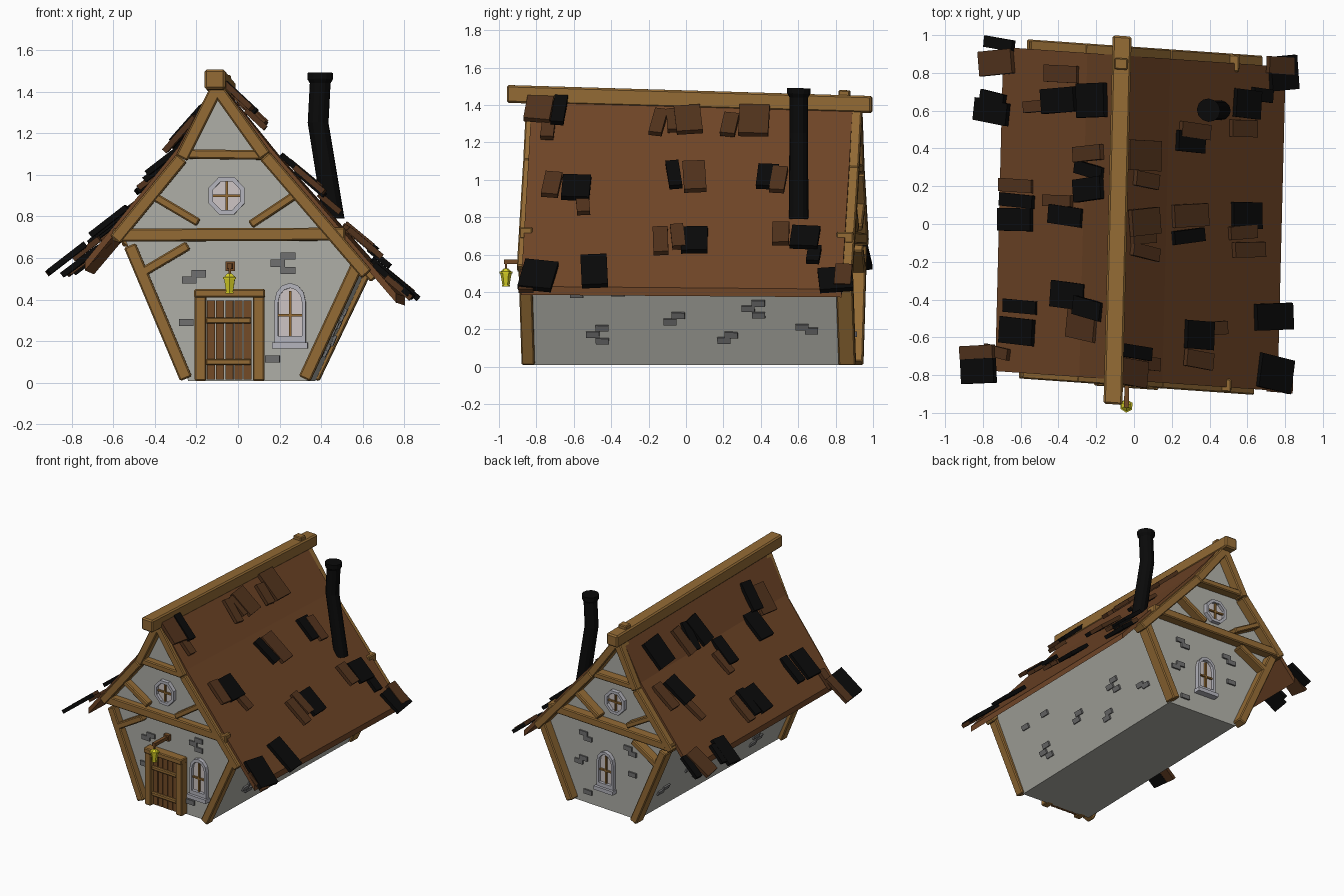
import bpy, bmesh, random
from math import sin, cos, pi, radians
from mathutils import Vector as V, Matrix as M

if "Cube" in bpy.data.objects:
    bpy.data.objects.remove(bpy.data.objects["Cube"])

random.seed(4)
COL = dict(wall=(.42, .42, .38), wood=(.29, .145, .035), roof=(.16, .06, .02), shingle=(.085, .033, .012),
           black=(.003, .003, .003), brick=(.16, .16, .16), frame=(.45, .45, .5), glass=(.6, .55, .55),
           door=(.17, .07, .02), lamp=(.7, .65, .02))
MATS = {}
for k, c in COL.items():
    MATS[k] = bpy.data.materials.new(k)
    MATS[k].diffuse_color = (*c, 1)
YF, YB = -.80, .86                      # wall planes


def warp(p):                            # the whole house is slightly crooked
    s = p.y + .83
    return V((p.x + .025 * s, p.y - .07 * p.x, p.z * (1 - .02 * s)))


def unwarp(x, y, z):
    y += .07 * x
    s = y + .83
    return V((x - .025 * s, y, z / (1 - .02 * s)))


def finish(bm, name, mat, bevel=0):
    for v in bm.verts:
        v.co = warp(v.co)
    bmesh.ops.recalc_face_normals(bm, faces=bm.faces)
    me = bpy.data.meshes.new(name)
    bm.to_mesh(me)
    bm.free()
    me.materials.append(MATS[mat])
    ob = bpy.data.objects.new(name, me)
    bpy.context.collection.objects.link(ob)
    if bevel:
        b = ob.modifiers.new("bevel", 'BEVEL')
        b.width, b.segments = bevel, 1
    return ob


def box(bm, c, size, R=M.Identity(3)):
    m = M.Translation(c) @ R.to_4x4() @ M.Diagonal((*size, 1))
    bmesh.ops.create_cube(bm, size=1, matrix=m)


def bar(bm, a, b, w, y, d):             # beam in a gable plane from a to b (x, z)
    a, b = V((a[0], y, a[1])), V((b[0], y, b[1]))
    z = (b - a).normalized()
    yy = V((0, 1, 0))
    box(bm, (a + b) / 2, (w, d, (b - a).length), M((yy.cross(z), yy, z)).transposed())


def prism(bm, pts, y0, y1):             # x-z outline extruded along y
    f = bm.faces.new([bm.verts.new((x, y0, z)) for x, z in pts])
    g = bmesh.ops.extrude_face_region(bm, geom=[f])['geom']
    bmesh.ops.translate(bm, vec=(0, y1 - y0, 0), verts=[e for e in g if isinstance(e, bmesh.types.BMVert)])


def ring(bm, outer, k, y0, y1):         # frame between an outline and its inset copy
    cx = sum(p[0] for p in outer) / len(outer)
    cz = sum(p[1] for p in outer) / len(outer)
    inner = [(cx + (x - cx) * k, cz + (z - cz) * k) for x, z in outer]
    for i in range(len(outer)):
        prism(bm, [outer[i - 1], outer[i], inner[i], inner[i - 1]], y0, y1)


# walls
bm = bmesh.new()
prism(bm, [(-.24, .01), (-.54, .68), (-.58, .72), (-.30, 1.08), (-.11, 1.40), (.11, 1.09), (.58, .58), (.33, .01)], YF, YB)
finish(bm, "walls", 'wall')

# roof slopes
LEFT = [V((-.11, 1.46)), V((-.29, 1.13)), V((-.735, .585))]
RIGHT = [V((-.10, 1.46)), V((.15, 1.14)), V((.76, .43))]
for name, P in (("roof_left", LEFT), ("roof_right", RIGHT)):
    bm = bmesh.new()
    prism(bm, P + [p - V((0, .045)) for p in reversed(P)], -.83, .885)
    finish(bm, name, 'roof')

# ridge beam
bm = bmesh.new()
box(bm, (-.108, .013, 1.455), (.1, 1.95, .095))
finish(bm, "ridge_beam", 'wood', .01)

# timber framing on both gables
beams = [((-.25, .02), (-.52, .66), .06), ((.32, .02), (.575, .57), .06), ((-.60, .71), (.515, .715), .062),
         ((-.24, 1.1), (.12, 1.095), .045), ((-.41, .90), (-.19, .77), .04), ((.06, .76), (.27, .90), .04),
         ((-.46, .53), (-.24, .66), .045)]
for name, y, d in (("front_timbers", YF - .02, .07), ("back_timbers", YB + .025, .09)):
    bm = bmesh.new()
    for a, b, w in beams:
        bar(bm, a, b, w, y, d)
    for P, s, end in ((LEFT, 1, .72), (RIGHT, -1, .80)):
        q = [p + V((s * .02, -.05)) for p in P]
        bar(bm, q[0] + V((0, .03)), q[1], .06, y, d + .01)
        bar(bm, q[1], q[1].lerp(q[2], end), .06, y, d + .01)
    finish(bm, name, 'wood', .007)
bm = bmesh.new()
box(bm, (-.11, YB - .02, 1.49), (.07, .06, .08))
finish(bm, "ridge_peg", 'wood', .006)


# loose shingles
def on_roof(P, x=None, z=None):
    i = 0 if (z is not None and z > P[1].y) or (x is not None and abs(x + .1) < abs(P[1].x + .1)) else 1
    a, b = P[i], P[i + 1]
    t = (x - a.x) / (b.x - a.x) if z is None else (z - a.y) / (b.y - a.y)
    return a.lerp(b, t) + V((0, max(0, t - 1) * .5)), (b - a).normalized()


def shingle(bm, p, y, d, w, length, lift):
    s = 1 if d.x > 0 else -1
    n = V((-d.y * s, 0, d.x * s))
    D = V((d.x, 0, d.y))
    R = M((D, n.cross(D), n)).transposed()
    R = R @ M.Rotation(radians(-lift), 3, 'Y') @ M.Rotation(radians(random.uniform(-9, 9)), 3, 'Z')
    box(bm, V((p.x, y, p.y)) + n * random.uniform(.025, .04), (length, w, .028), R)


# right slope: y, z, width, height
right_brown = [(-.8, 1.37, .14, .16), (-.75, 1.25, .07, .1), (-.16, 1.29, .07, .15), (0, 1.3, .14, .16),
               (-.09, 1.3, .05, .13), (.35, 1.3, .16, .18), (.22, 1.28, .08, .13), (-.72, .95, .09, .14),
               (-.55, .84, .07, .1), (.04, 1, .12, .18), (.49, .98, .08, .15), (-.13, .65, .08, .16),
               (-.04, .68, .07, .14), (.51, .69, .09, .13), (.85, .47, .09, .13), (-.84, .44, .08, .12)]
right_black = [(-.69, 1.36, .07, .18), (-.59, .94, .15, .14), (-.07, 1.01, .07, .16), (.43, 1, .11, .14),
               (.05, .66, .14, .15), (.64, .67, .15, .13), (.69, .58, .07, .1), (.81, .45, .18, .14),
               (-.78, .47, .18, .17), (-.48, .49, .14, .19)]
# left slope: x, y, x size, y size
left_brown = [(-.7, .85, .14, .13), (-.36, .79, .17, .09), (-.48, .62, .12, .06), (-.21, .37, .16, .08),
              (-.6, .2, .16, .07), (-.38, .12, .12, .06), (-.25, -.54, .11, .15), (-.81, -.68, .17, .07),
              (-.7, -.68, .1, .06)]
left_black = [(-.69, .95, .12, .06), (-.73, .59, .14, .12), (-.72, .66, .1, .07), (-.37, .65, .17, .13),
              (-.19, .65, .15, .18), (-.21, .28, .16, .07), (-.21, .18, .16, .12), (-.59, .12, .16, .07),
              (-.6, .02, .16, .12), (-.34, .04, .14, .1), (-.58, -.44, .18, .07), (-.59, -.57, .17, .14),
              (-.33, -.38, .16, .14), (-.22, -.45, .14, .1), (-.8, -.78, .16, .13)]
for name, mat, right, left in (("brown_shingles", 'shingle', right_brown, left_brown),
                               ("black_shingles", 'black', right_black, left_black)):
    bm = bmesh.new()
    for y, z, w, h in right:
        q = unwarp(.8 - z * .45, y, z)
        p, d = on_roof(RIGHT, z=q.z)
        shingle(bm, p, q.y, d, w, h / abs(d.y), 9)
    for x, y, sx, w in left:
        q = unwarp(x, y, 1)
        p, d = on_roof(LEFT, x=q.x)
        shingle(bm, p, q.y, d, w, min(sx / abs(d.x), .22), 13)
    finish(bm, name, mat)

# chimney pipe with rim
bm = bmesh.new()
rings = []
for x, z, r in ((.46, .79, .052), (.385, 1.25, .05), (.395, 1.44, .05), (.395, 1.46, .062), (.395, 1.49, .062)):
    c = unwarp(x, .6, z)
    rings.append([bm.verts.new(c + V((r * cos(i * pi / 6), r * sin(i * pi / 6), 0))) for i in range(12)])
for a, b in zip(rings, rings[1:]):
    for i in range(12):
        bm.faces.new((a[i - 1], a[i], b[i], b[i - 1]))
bm.faces.new(rings[0])
bm.faces.new(rings[-1])
finish(bm, "chimney", 'black')


# windows
def window(name, outline, cx, cz, w, h, y, s):
    bm = bmesh.new()
    ring(bm, outline, .76, y - s * .01, y + s * .03)
    if h > .25:
        box(bm, (cx, y + s * .02, cz - h / 2), (w + .02, .06, .03))
    finish(bm, name + "_frame", 'frame')
    bm = bmesh.new()
    prism(bm, outline, y - s * .01, y + s * .006)
    finish(bm, name + "_glass", 'glass')
    bm = bmesh.new()
    box(bm, (cx, y + s * .01, cz), (.012, .02, h * .8))
    box(bm, (cx, y + s * .01, cz), (w * .8, .02, .012))
    finish(bm, name + "_bars", 'wood')


def arch(cx, z0=.175, z1=.39, r=.075):
    return [(cx - r, z0), (cx + r, z0)] + [(cx + r * cos(i * pi / 6), z1 + r * 1.2 * sin(i * pi / 6)) for i in range(7)]


octo = [(-.055 + .093 * cos((i + .5) * pi / 4), .9 + .098 * sin((i + .5) * pi / 4)) for i in range(8)]
for side, y, s, cx in (("front", YF, -1, .25), ("back", YB, 1, .03)):
    window(side + "_round_window", octo, -.055, .9, .17, .17, y, s)
    window(side + "_arched_window", arch(cx), cx, .325, .15, .29, y, s)

# door
bm = bmesh.new()
for i in range(5):
    box(bm, (-.13 + i * .044, YF - .015, .205), (.038, .03, .38))
finish(bm, "door_planks", 'door')
bm = bmesh.new()
for x in (-.18, .1):
    box(bm, (x, YF - .02, .22), (.055, .08, .42))
box(bm, (-.04, YF - .025, .43), (.34, .09, .04))
for z in (.1, .3):
    box(bm, (-.045, YF - .03, z), (.22, .03, .03))
finish(bm, "door_frame", 'wood', .006)

# lantern on its bracket
bm = bmesh.new()
for c, size in (((-.037, -.885, .56), (.025, .18, .025)), ((-.037, -.815, .56), (.045, .03, .045)),
                ((-.037, -.965, .535), (.012, .012, .04))):
    box(bm, c, size)
finish(bm, "lantern_bracket", 'door')
bm = bmesh.new()
for r1, r2, z, h in ((.019, .03, .467, .065), (.036, .036, .503, .01), (.03, .012, .516, .018), (.022, .022, .432, .008)):
    bmesh.ops.create_cone(bm, cap_ends=True, segments=6, radius1=r1, radius2=r2, depth=h,
                          matrix=M.Translation((-.037, -.965, z)))
finish(bm, "lantern", 'lamp')

# exposed bricks: stepped groups on the gables and the leaning side walls
bm = bmesh.new()
for y, spots in ((YF, ((-.19, .525), (-.235, .495), (.24, .61), (.19, .575), (.24, .54), (-.25, .29), (.165, .115))),
                 (YB, ((.24, .56), (.2, .525), (.24, .36), (.28, .325), (-.16, .56), (-.2, .525), (-.2, .36), (.2, .1)))):
    for x, z in spots:
        box(bm, (x, y, z), (.07, .024, .035))
for a, b in ((V((.33, .01)), V((.58, .58))), (V((-.24, .01)), V((-.54, .68)))):
    d = (b - a).normalized()
    R = M((V((d.y, 0, -d.x)), V((0, 1, 0)), V((d.x, 0, d.y)))).transposed()
    for y, z in ((-.45, .21), (-.5, .175), (-.45, .14), (-.04, .28), (-.085, .245), (.24, .175), (.2, .145), (.39, .35),
                 (.335, .32), (.39, .285), (.62, .22), (.67, .2), (-.58, .39), (-.36, .4)):
        p = a.lerp(b, (z - a.y) / (b.y - a.y))
        box(bm, (p.x, y + .03, z), (.024, .07, .035), R)
finish(bm, "bricks", 'brick')

for m in bpy.data.materials:
    if m.users and not m.is_grease_pencil:
        m.use_nodes = True
        m.node_tree.nodes["Principled BSDF"].inputs["Base Color"].default_value = m.diffuse_color
